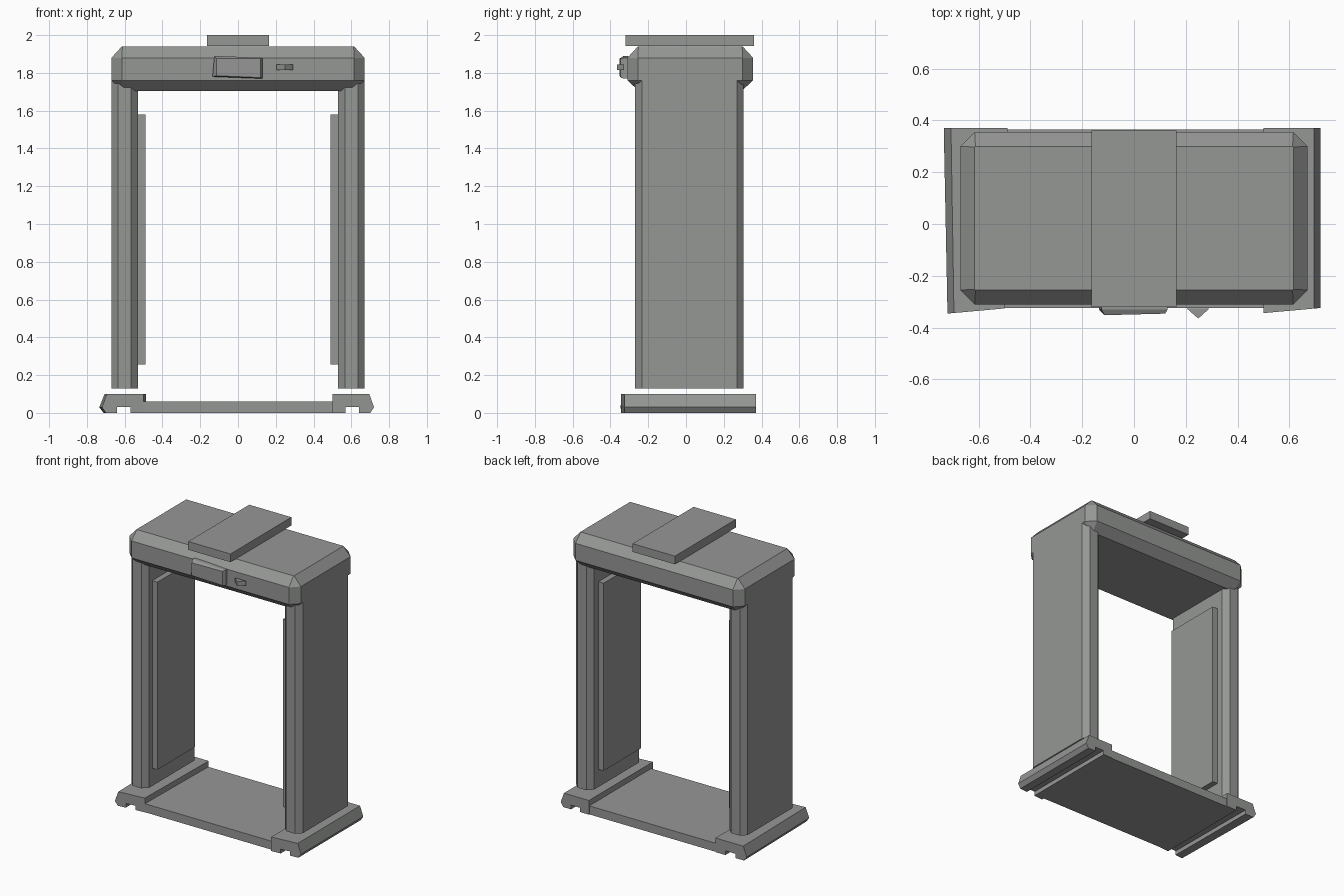
import bpy, bmesh

cube = bpy.data.objects.get("Cube")
if cube:
    bpy.data.objects.remove(cube, do_unlink=True)

# Single painted-metal colour
GREY = (0.30, 0.31, 0.30, 1.0)
metal = bpy.data.materials.new("grey metal")
metal.use_nodes = True
metal.diffuse_color = GREY
metal.node_tree.nodes["Principled BSDF"].inputs["Base Color"].default_value = GREY


def loft(name, rings):
    """Join equal-length rings of points and cap both ends."""
    bm = bmesh.new()
    loops = [[bm.verts.new(p) for p in ring] for ring in rings]
    n = len(loops[0])
    for a, b in zip(loops, loops[1:]):
        for i in range(n):
            j = (i + 1) % n
            bm.faces.new((a[i], a[j], b[j], b[i]))
    bm.faces.new(loops[0])
    bm.faces.new(loops[-1])
    bmesh.ops.recalc_face_normals(bm, faces=bm.faces[:])
    mesh = bpy.data.meshes.new(name)
    bm.to_mesh(mesh)
    bm.free()
    mesh.materials.append(metal)
    obj = bpy.data.objects.new(name, mesh)
    bpy.context.collection.objects.link(obj)
    return obj


def octagon(x0, x1, y0, y1, cut, z):
    """Rectangle with clipped corners at height z."""
    return [(x0 + cut, y0, z), (x1 - cut, y0, z), (x1, y0 + cut, z), (x1, y1 - cut, z),
            (x1 - cut, y1, z), (x0 + cut, y1, z), (x0, y1 - cut, z), (x0, y0 + cut, z)]


def box(name, x0, x1, y0, y1, z0, z1):
    ring = [(x0, y0), (x1, y0), (x1, y1), (x0, y1)]
    return loft(name, [[(x, y, z) for x, y in ring] for z in (z0, z1)])


# Chamfered header across the top
header = []
for z, inset, cut in ((1.705, 0.06, 0.01), (1.76, 0, 0.055), (1.88, 0, 0.055), (1.94, 0.055, 0.003)):
    header.append(octagon(-0.67 + inset, 0.67 - inset, -0.31 + inset, 0.355 - inset, cut, z))
loft("header", header)

# Plate lying over the header
box("top_plate", -0.165, 0.165, -0.32, 0.36, 1.942, 2.0)

# Foot cross-section with a groove underneath
FOOT = [(0.50, 0), (0.57, 0), (0.57, 0.03), (0.64, 0.03), (0.64, 0),
        (0.70, 0), (0.72, 0.03), (0.695, 0.10), (0.50, 0.10)]

for side, s in (("left", 1), ("right", -1)):
    # Upright post with clipped edges
    x0, x1 = sorted((s * 0.53, s * 0.67))
    loft(side + "_post", [octagon(x0, x1, -0.27, 0.305, 0.036, z) for z in (0.13, 1.765)])

    # Raised panel on the inner face of the post
    x0, x1 = sorted((s * 0.49, s * 0.535))
    box(side + "_inner_panel", x0, x1, -0.20, 0.22, 0.255, 1.58)

    # Foot with a slightly skewed front; the right one flares to the back
    flare = 1.0 if s > 0 else 1.12
    front, back = [], []
    for x, z in FOOT:
        fx = s * x
        skew = (fx - s * 0.6) * 0.09
        front.append((fx, -0.335 + skew, z))
        back.append((s * (0.6 + (x - 0.6) * flare), 0.37, z))
    loft(side + "_foot", [front, back])

# Walkway slab between the feet
box("walkway", -0.51, 0.51, -0.325, 0.365, 0, 0.06)

# Display housing on the header front, tapering forward
loft("display", [
    [(-0.135, -0.305, 1.78), (0.13, -0.305, 1.77), (0.13, -0.305, 1.88), (-0.125, -0.305, 1.89)],
    [(-0.135, -0.33, 1.78), (0.13, -0.33, 1.77), (0.13, -0.33, 1.88), (-0.125, -0.33, 1.89)],
    [(-0.115, -0.352, 1.785), (0.12, -0.346, 1.775), (0.12, -0.346, 1.875), (-0.115, -0.352, 1.875)]])

# Small wedge button beside the display
WEDGE = [(0.205, -0.327), (0.248, -0.365), (0.29, -0.327)]
loft("wedge_button", [[(x, y, z) for x, y in WEDGE] for z in (1.815, 1.845)])
